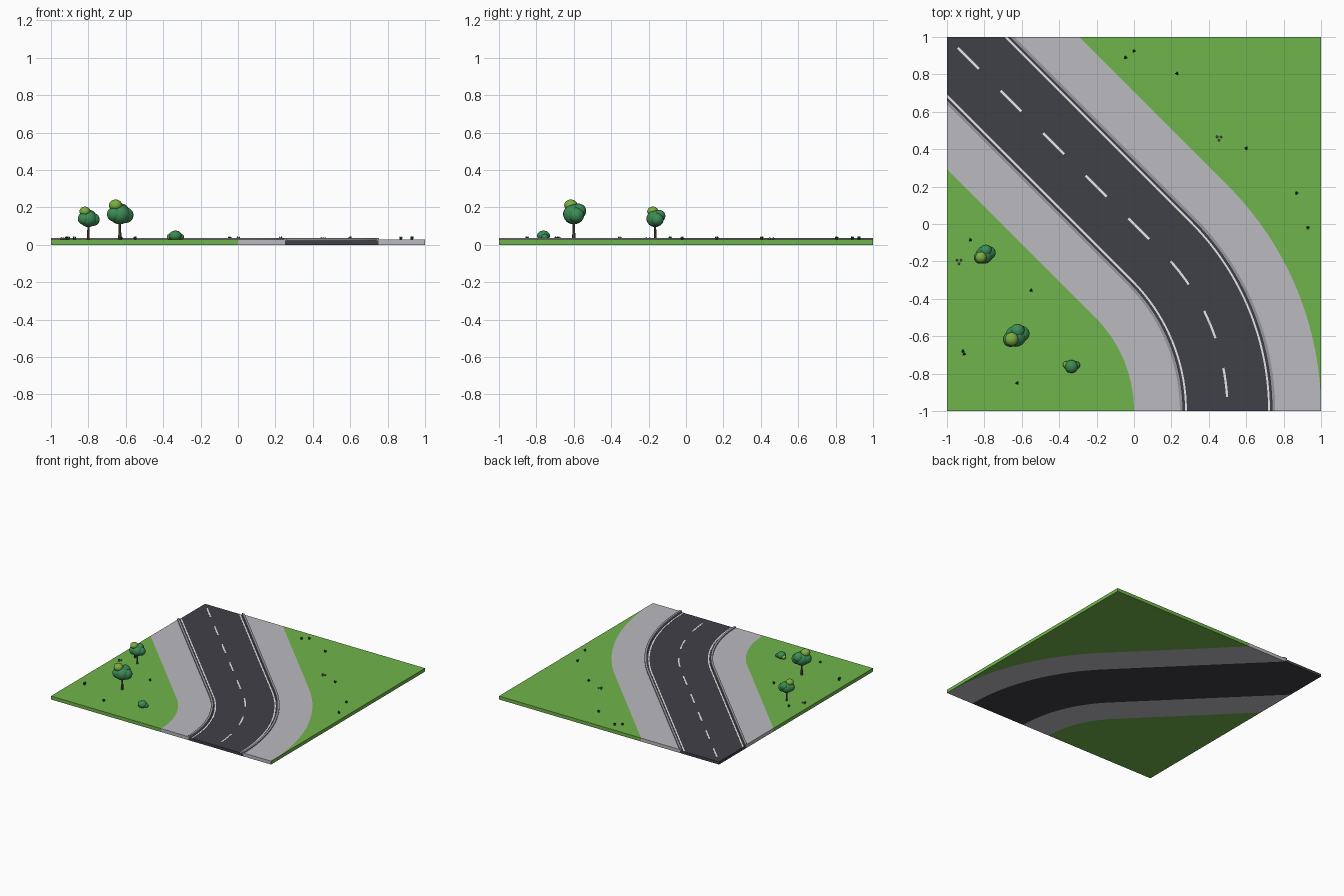
import bpy, bmesh, math
from mathutils import Vector, Matrix

if "Cube" in bpy.data.objects:
    bpy.data.objects.remove(bpy.data.objects["Cube"])


def mat(name, r, g, b):
    m = bpy.data.materials.new(name)
    m.diffuse_color = (r, g, b, 1)
    m.use_nodes = True
    m.node_tree.nodes["Principled BSDF"].inputs["Base Color"].default_value = m.diffuse_color
    return m


GRASS = mat("grass green", 0.162, 0.456, 0.070)
PAVE = mat("pavement grey", 0.49, 0.49, 0.53)
KERB = mat("kerb grey", 0.31, 0.31, 0.335)
ROAD = mat("asphalt", 0.051, 0.051, 0.065)
WHITE = mat("line white", 0.80, 0.80, 0.80)
LEAF = mat("leaf green", 0.045, 0.26, 0.09)
LIGHT = mat("light leaf green", 0.20, 0.43, 0.05)
BARK = mat("bark", 0.11, 0.08, 0.075)
SPRIG = mat("sprig green", 0.012, 0.07, 0.02)
STONE = mat("stone", 0.17, 0.14, 0.16)

# Road centre line: an eighth of a circle, then a straight diagonal
R = 0.5 / (math.sqrt(2) - 1)
CX, CY = 0.5 - R, -1.0
ARC = R * math.pi / 4
H = math.sqrt(0.5)
TOP = 0.028
ROAD_TOP = 0.022


def path(s, off):
    a = min(s, ARC) / R
    t = max(0.0, s - ARC)
    return Vector((CX + (R + off) * math.cos(a) - t * H,
                   CY + (R + off) * math.sin(a) + t * H, 0))


def finish(bm, name, material, smooth=False):
    bmesh.ops.recalc_face_normals(bm, faces=bm.faces[:])
    me = bpy.data.meshes.new(name)
    bm.to_mesh(me)
    bm.free()
    me.materials.append(material)
    ob = bpy.data.objects.new(name, me)
    bpy.context.collection.objects.link(ob)
    if smooth:
        me.shade_smooth()
    return ob


def band(name, o0, o1, z0, z1, material, s0=0.0, s1=3.6):
    """Strip that follows the road between two offsets, trimmed to the tile."""
    bm = bmesh.new()
    stops = [s0] + [ARC * i / 28 for i in range(1, 29) if s0 < ARC * i / 28 < s1] + [s1]
    rings = []
    for s in stops:
        rings.append([bm.verts.new(path(s, o) + Vector((0, 0, z)))
                      for o, z in ((o0, z0), (o1, z0), (o1, z1), (o0, z1))])
    for a, b in zip(rings, rings[1:]):
        for i in range(4):
            j = (i + 1) % 4
            bm.faces.new((a[i], a[j], b[j], b[i]))
    bm.faces.new(rings[0])
    bm.faces.new(rings[-1])
    for n in ((-1, 0, 0), (0, 1, 0)):
        cut = bmesh.ops.bisect_plane(bm, geom=bm.verts[:] + bm.edges[:] + bm.faces[:],
                                     plane_co=n, plane_no=n, clear_outer=True)
        edges = [e for e in cut["geom_cut"] if isinstance(e, bmesh.types.BMEdge)]
        if edges:
            bmesh.ops.holes_fill(bm, edges=edges, sides=0)
    return finish(bm, name, material)


def lawn(name, off, end, corners):
    """Grass slab bounded by the pavement curve and the tile corners."""
    bm = bmesh.new()
    pts = [path(ARC * i / 28, off) for i in range(29)]
    pts += [Vector((x, y, 0)) for x, y in [end] + corners]
    f = bm.faces.new([bm.verts.new(p) for p in pts])
    ext = bmesh.ops.extrude_face_region(bm, geom=[f])
    up = [v for v in ext["geom"] if isinstance(v, bmesh.types.BMVert)]
    bmesh.ops.translate(bm, verts=up, vec=(0, 0, TOP))
    bmesh.ops.triangulate(bm, faces=[f for f in bm.faces if len(f.verts) > 4])
    return finish(bm, name, material=GRASS)


# Ground
lawn("lawn_right", 0.5, (1 / math.sqrt(2) - 1, 1), [(1, 1)])
lawn("lawn_left", -0.5, (-1, 1 - 1 / math.sqrt(2)), [(-1, -1)])
band("road", -0.25, 0.25, 0, ROAD_TOP, ROAD)
for side, sg in (("left", -1), ("right", 1)):
    band("pavement_" + side, sg * 0.25, sg * 0.5, 0, TOP, PAVE)
    band("kerb_" + side, sg * 0.238, sg * 0.255, 0.012, 0.036, KERB)
    band("edge_line_" + side, sg * 0.217, sg * 0.227, 0.021, 0.0235, WHITE)

# Centre dashes
LENGTH = ARC + (CX + R * H + 1) / H
for i in range(8):
    far = LENGTH - 0.083 - 0.322 * i
    band(f"centre_dash_{i + 1}", -0.006, 0.006, 0.021, 0.0235, WHITE, far - 0.158, far)


def blobs(name, items, material, sub=2):
    """Rounded clumps: (x, y, z, radius, height factor)."""
    bm = bmesh.new()
    for x, y, z, r, k in items:
        m = Matrix.Translation((x, y, z)) @ Matrix.Diagonal((r, r, r * k, 1))
        bmesh.ops.create_icosphere(bm, subdivisions=sub, radius=1, matrix=m)
    return finish(bm, name, material, smooth=True)


def tree(name, x, y, k):
    bm = bmesh.new()
    bmesh.ops.create_cone(bm, cap_ends=True, segments=8, radius1=0.008 * k, radius2=0.005 * k,
                          depth=0.10, matrix=Matrix.Translation((x, y, TOP + 0.05)))
    finish(bm, name + "_trunk", BARK)
    z = TOP + 0.125 * k
    blobs(name + "_crown", [(x, y, z - 0.006 * k, 0.050 * k, 0.95),
                            (x + 0.028 * k, y + 0.012 * k, z - 0.010 * k, 0.037 * k, 1),
                            (x - 0.025 * k, y - 0.015 * k, z - 0.005 * k, 0.036 * k, 1),
                            (x + 0.008 * k, y + 0.024 * k, z + 0.010 * k, 0.035 * k, 1)], LEAF, 3)
    blobs(name + "_crown_top", [(x - 0.020 * k, y - 0.014 * k, z + 0.037 * k, 0.032 * k, 0.85)],
          LIGHT, 3)


# Trees and bush
tree("small_tree", -0.80, -0.165, 0.93)
tree("large_tree", -0.632, -0.60, 1.13)
blobs("bush", [(-0.335, -0.762, 0.048, 0.036, 0.8), (-0.307, -0.755, 0.042, 0.020, 0.8)], LEAF)
blobs("bush_side", [(-0.362, -0.752, 0.043, 0.019, 0.9)], LIGHT)

# Small sprigs: three leaning blades each
sprigs = [(-0.045, 0.89), (0, 0.925), (0.23, 0.805), (0.6, 0.405), (0.87, 0.165), (0.93, -0.02),
          (-0.875, -0.085), (-0.55, -0.355), (-0.625, -0.85), (-0.915, -0.68), (-0.908, -0.695)]
bm = bmesh.new()
for x, y in sprigs:
    for i in range(3):
        m = (Matrix.Translation((x, y, TOP)) @ Matrix.Rotation(i * 2.094 + x * 5, 4, 'Z')
             @ Matrix.Translation((0.005, 0, 0.007)) @ Matrix.Rotation(0.35, 4, 'Y'))
        bmesh.ops.create_cone(bm, cap_ends=True, segments=5, radius1=0.005, radius2=0.003,
                              depth=0.016, matrix=m)
finish(bm, "sprigs", SPRIG)

# Little stone clusters
blobs("stones", [(x + 0.012 * math.cos(a), y + 0.012 * math.sin(a), TOP + 0.005, 0.007, 1.1)
                 for x, y in ((0.455, 0.46), (-0.935, -0.2)) for a in (0.5, 2.6, 4.7)], STONE, 1)
